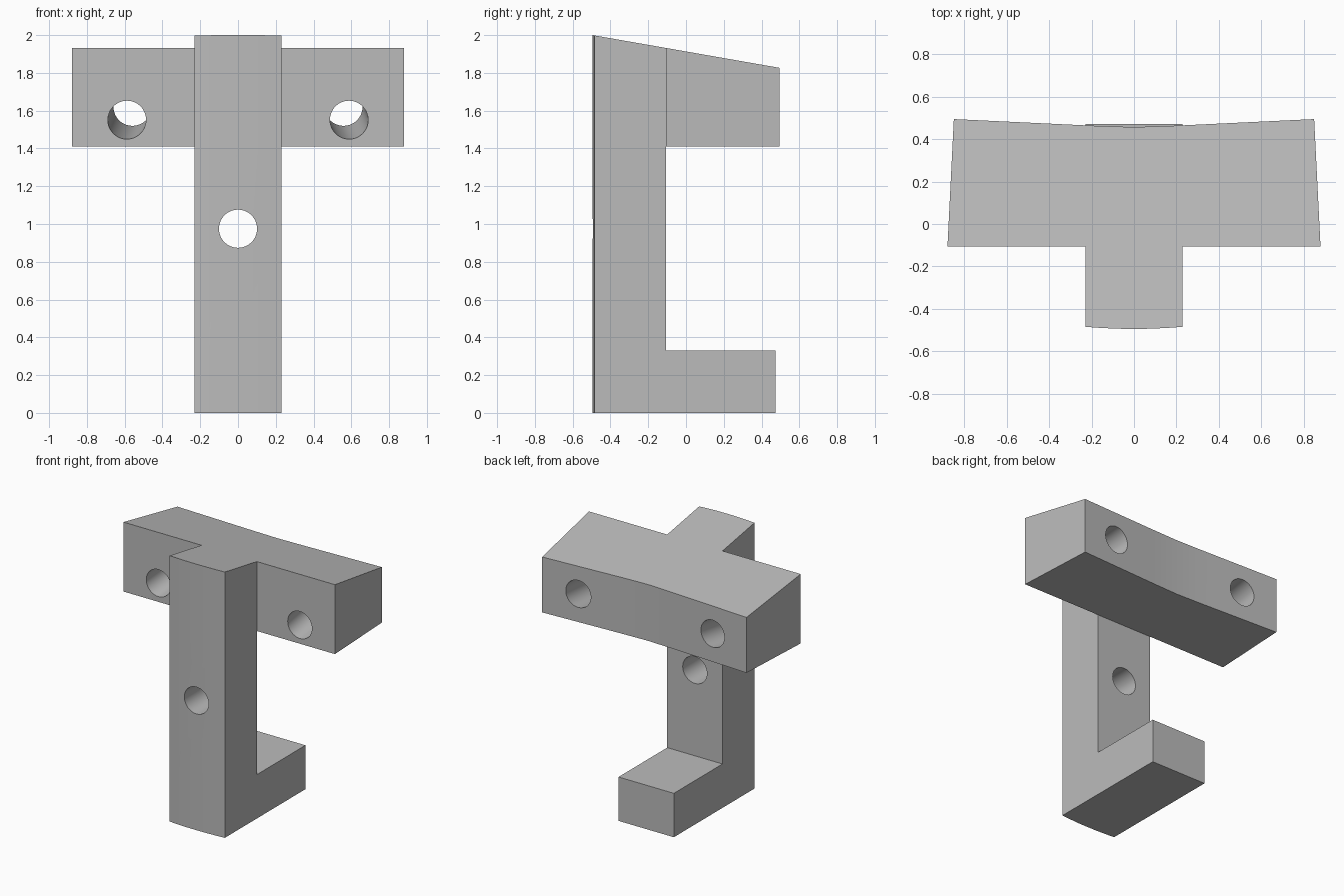
import bpy
import bmesh
from math import radians
from mathutils import Vector

cube = bpy.data.objects.get("Cube")
if cube:
    bpy.data.objects.remove(cube, do_unlink=True)

grey = bpy.data.materials.new("plain grey")
grey.use_nodes = True
colour = (0.5, 0.5, 0.5, 1)
grey.diffuse_color = colour
grey.node_tree.nodes["Principled BSDF"].inputs["Base Color"].default_value = colour

FRONT, INNER, BACK = -0.495, -0.105, 0.495
STEM, FOOT_TOP, BAR_BOTTOM = 0.23, 0.33, 1.41


def slope(y):
    """Height of the sloping top at depth y."""
    return 2 - 0.175 * (y - FRONT)


def new_object(name, bm):
    bmesh.ops.recalc_face_normals(bm, faces=bm.faces)
    mesh = bpy.data.meshes.new(name)
    bm.to_mesh(mesh)
    bm.free()
    mesh.materials.append(grey)
    obj = bpy.data.objects.new(name, mesh)
    bpy.context.collection.objects.link(obj)
    return obj


def prism(name, half, bottom, top):
    """Mirror a half plan in x and raise it from bottom to top(y)."""
    plan = half + [(-x, y) for x, y in reversed(half) if x > 0]
    bm = bmesh.new()
    low = [bm.verts.new((x, y, bottom)) for x, y in plan]
    high = [bm.verts.new((x, y, top(y))) for x, y in plan]
    bm.faces.new(low)
    bm.faces.new(high)
    for i in range(len(plan)):
        j = (i + 1) % len(plan)
        bm.faces.new((low[i], low[j], high[j], high[i]))
    return new_object(name, bm)


def drill(name, start, direction):
    """Cylinder cutter along an axis through start."""
    axis = Vector(direction).normalized()
    bm = bmesh.new()
    bmesh.ops.create_cone(bm, cap_ends=True, segments=48,
                          radius1=0.101, radius2=0.101, depth=2.4)
    obj = new_object(name, bm)
    obj.rotation_mode = 'QUATERNION'
    obj.rotation_quaternion = axis.to_track_quat('Z', 'Y')
    obj.location = start
    obj.hide_render = True
    return obj


def combine(target, other, operation):
    mod = target.modifiers.new(operation, 'BOOLEAN')
    mod.operation = operation
    mod.solver = 'EXACT'
    mod.object = other
    bpy.context.view_layer.objects.active = target
    bpy.ops.object.modifier_apply(modifier=mod.name)
    bpy.data.objects.remove(other, do_unlink=True)


# Bowed front edge shared by all levels
bow = [(0, FRONT), (0.08, FRONT + 0.001), (0.16, FRONT + 0.005), (STEM, FRONT + 0.01)]

# Upright, foot and sloping crossbar
bracket = prism("bracket", bow + [(STEM, INNER)], FOOT_TOP, lambda y: BAR_BOTTOM)
foot = prism("foot", bow + [(STEM, 0.473)], 0, lambda y: FOOT_TOP)
crossbar = prism("crossbar", bow + [(STEM, INNER), (0.88, INNER), (0.85, BACK),
                                    (0.2, 0.464), (0, 0.457)], BAR_BOTTOM, slope)
combine(bracket, foot, 'UNION')
combine(bracket, crossbar, 'UNION')

# Bolt holes: one straight, two angled up and inwards
combine(bracket, drill("stem_hole", (0, 0, 0.975), (0, 1, 0)), 'DIFFERENCE')
for side in (-1, 1):
    cutter = drill("bar_hole", (side * 0.588, INNER, 1.551), (-side * 0.05, 1, 0.12))
    combine(bracket, cutter, 'DIFFERENCE')

bpy.ops.object.select_all(action='DESELECT')
bracket.select_set(True)
bpy.context.view_layer.objects.active = bracket
bpy.ops.object.shade_smooth_by_angle(angle=radians(30))
